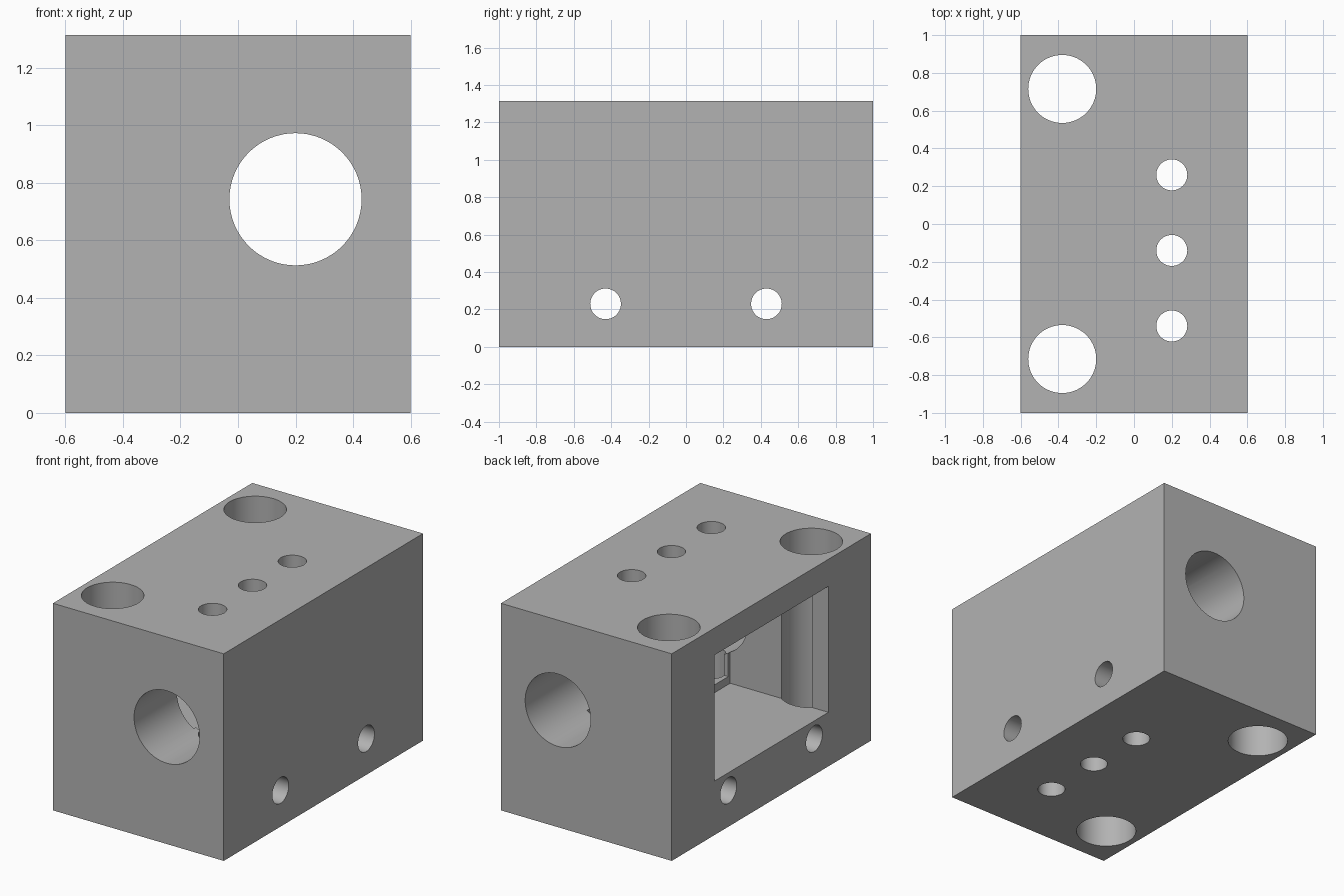
import bpy
from math import pi
from mathutils import Vector

cube = bpy.data.objects.get("Cube")
if cube:
    bpy.data.objects.remove(cube, do_unlink=True)

HEIGHT = 1.315
BORE_X, BORE_Z = 0.2, 0.743

grey = bpy.data.materials.new("plain grey")
grey.use_nodes = True
color = (0.45, 0.45, 0.45, 1)
grey.diffuse_color = color
grey.node_tree.nodes["Principled BSDF"].inputs["Base Color"].default_value = color


def box(name, low, high):
    low, high = Vector(low), Vector(high)
    bpy.ops.mesh.primitive_cube_add(size=1, location=(low + high) / 2)
    ob = bpy.context.object
    ob.name = name
    ob.scale = high - low
    bpy.ops.object.transform_apply(location=True, rotation=True, scale=True)
    return ob


def rod(name, center, radius, rotation=(0, 0, 0)):
    bpy.ops.mesh.primitive_cylinder_add(vertices=64, radius=radius, depth=4,
                                        location=center, rotation=rotation)
    ob = bpy.context.object
    ob.name = name
    bpy.ops.object.transform_apply(location=True, rotation=True, scale=True)
    return ob


# Solid block
block = box("drilled_block", (-0.6, -1, 0), (0.6, 1, HEIGHT))
block.data.materials.append(grey)

# Side pocket and the slightly smaller recess behind it
cutters = [
    box("pocket_cutter", (-0.8, -0.572, 0.343), (0.09, 0.572, 1.143)),
    box("recess_cutter", (0, -0.552, 0.393), (0.31, 0.552, 1.093)),
]
# Long bore from front to back
cutters.append(rod("bore_cutter", (BORE_X, 0, BORE_Z), 0.23, (pi / 2, 0, 0)))
# Large upright mounting holes and cross holes, mirrored front to back
for side in (-1, 1):
    cutters.append(rod("mounting_cutter", (-0.38, side * 0.715, 0.6), 0.18))
    cutters.append(rod("cross_cutter", (0, side * 0.43, 0.23), 0.082, (0, pi / 2, 0)))
# Row of small upright screw holes
for i in range(3):
    cutters.append(rod("screw_cutter", (BORE_X, -0.54 + i * 0.4, 0.6), 0.082))

# Cut each opening in turn
for cutter in cutters:
    cutter.hide_render = True
    bpy.ops.object.select_all(action="DESELECT")
    block.select_set(True)
    bpy.context.view_layer.objects.active = block
    cut = block.modifiers.new("cut", "BOOLEAN")
    cut.operation = "DIFFERENCE"
    cut.solver = "EXACT"
    cut.object = cutter
    bpy.ops.object.modifier_apply(modifier=cut.name)
    bpy.data.objects.remove(cutter, do_unlink=True)

# Smooth hole walls with crisp edges
bpy.ops.object.shade_smooth_by_angle(angle=pi / 6)
